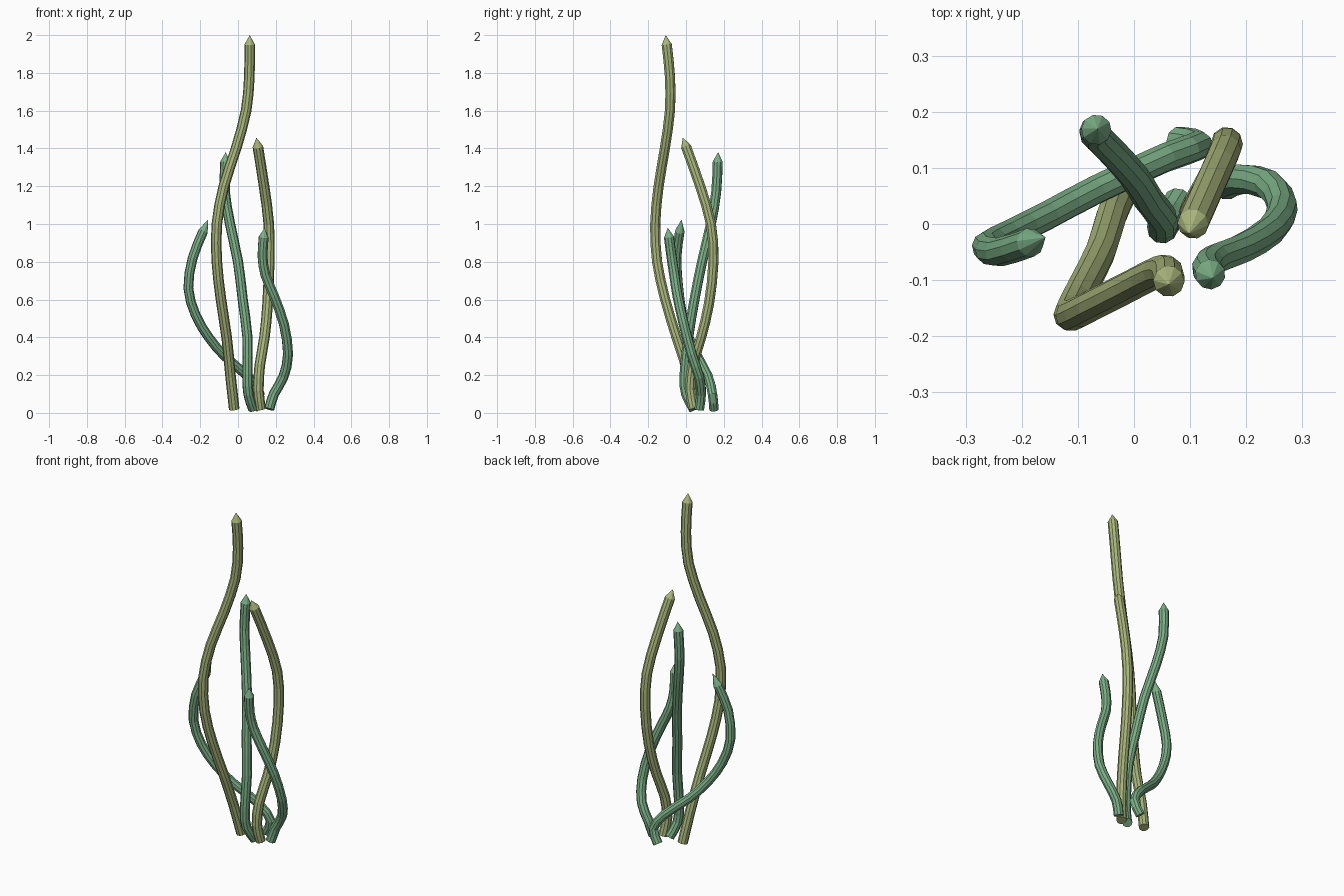
import bpy, bmesh, math
from mathutils import Vector

if "Cube" in bpy.data.objects:
    bpy.data.objects.remove(bpy.data.objects["Cube"])

SIDES = 10


def material(name, color):
    m = bpy.data.materials.new(name)
    m.diffuse_color = color
    m.use_nodes = True
    m.node_tree.nodes["Principled BSDF"].inputs["Base Color"].default_value = m.diffuse_color
    return m


olive = material("olive_green", (0.40, 0.47, 0.20, 1))
green = material("blue_green", (0.20, 0.43, 0.24, 1))


def smooth_path(pts, steps=2):
    """Catmull-Rom refinement of a short point list."""
    p = [Vector(q) for q in pts]
    p = [2 * p[0] - p[1]] + p + [2 * p[-1] - p[-2]]
    out = []
    for a, b, c, d in zip(p, p[1:], p[2:], p[3:]):
        for k in range(steps):
            t = k / steps
            out.append(0.5 * (2 * b + (c - a) * t + (2 * a - 5 * b + 4 * c - d) * t * t
                              + (3 * b - a - 3 * c + d) * t ** 3))
    return out + [p[-2]]


def stem(name, pts, radius, mat, tip=0.05):
    """Faceted tube along a path, flat base, pointed tip."""
    path = smooth_path(pts)
    bm = bmesh.new()
    rings, side = [], Vector((1, 0, 0))
    for i, c in enumerate(path):
        tan = (path[min(i + 1, len(path) - 1)] - path[max(i - 1, 0)]).normalized()
        side = (side - tan * side.dot(tan)).normalized()
        up = tan.cross(side)
        ring = []
        for k in range(SIDES):
            a = 2 * math.pi * k / SIDES
            ring.append(bm.verts.new(c + radius * (math.cos(a) * side + math.sin(a) * up)))
        rings.append(ring)
    apex = bm.verts.new(path[-1] + tan * tip)
    bm.faces.new(rings[0][::-1])
    for k in range(SIDES):
        n = (k + 1) % SIDES
        for lo, hi in zip(rings, rings[1:]):
            bm.faces.new((lo[k], lo[n], hi[n], hi[k]))
        bm.faces.new((rings[-1][k], rings[-1][n], apex))
    me = bpy.data.meshes.new(name)
    bm.to_mesh(me)
    bm.free()
    me.materials.append(mat)
    bpy.context.collection.objects.link(bpy.data.objects.new(name, me))


# Tallest olive stem
stem("tall_stem", [(-.02, .06, .02), (-.04, .015, .2), (-.06, -.05, .4), (-.09, -.11, .6),
                   (-.112, -.153, .8), (-.112, -.163, 1.0), (-.075, -.145, 1.2), (-.01, -.112, 1.4),
                   (.043, -.085, 1.6), (.06, -.085, 1.78), (.062, -.102, 1.95)], .028, olive)

# Second olive stem
stem("right_olive_stem", [(.12, .04, .02), (.108, .022, .12), (.115, .035, .25), (.14, .08, .4),
                          (.157, .122, .58), (.165, .145, .8), (.163, .132, 1.0), (.138, .075, 1.2),
                          (.105, .0, 1.41)], .028, olive)

# Middle green stem
stem("middle_green_stem", [(.08, .04, .02), (.055, .0, .1), (.05, -.008, .2), (.05, .012, .4),
                           (.025, .045, .6), (0, .085, .8), (-.042, .132, 1.0),
                           (-.07, .16, 1.17), (-.067, .168, 1.33)], .027, green)

# Left green stem, bowed outwards
stem("left_green_stem", [(.08, .148, .02), (.115, .14, .1), (.055, .118, .19), (-.07, .06, .3),
                         (-.155, .015, .4), (-.225, -.02, .52), (-.263, -.04, .66),
                         (-.24, -.05, .82), (-.185, -.033, .96)], .026, green, .07)

# Short right green stem
stem("short_green_stem", [(.165, .07, .02), (.19, .08, .1), (.24, .07, .19), (.265, .03, .31),
                          (.243, -.012, .47), (.19, -.045, .62), (.145, -.062, .73),
                          (.13, -.077, .83), (.136, -.09, .93)], .027, green)
